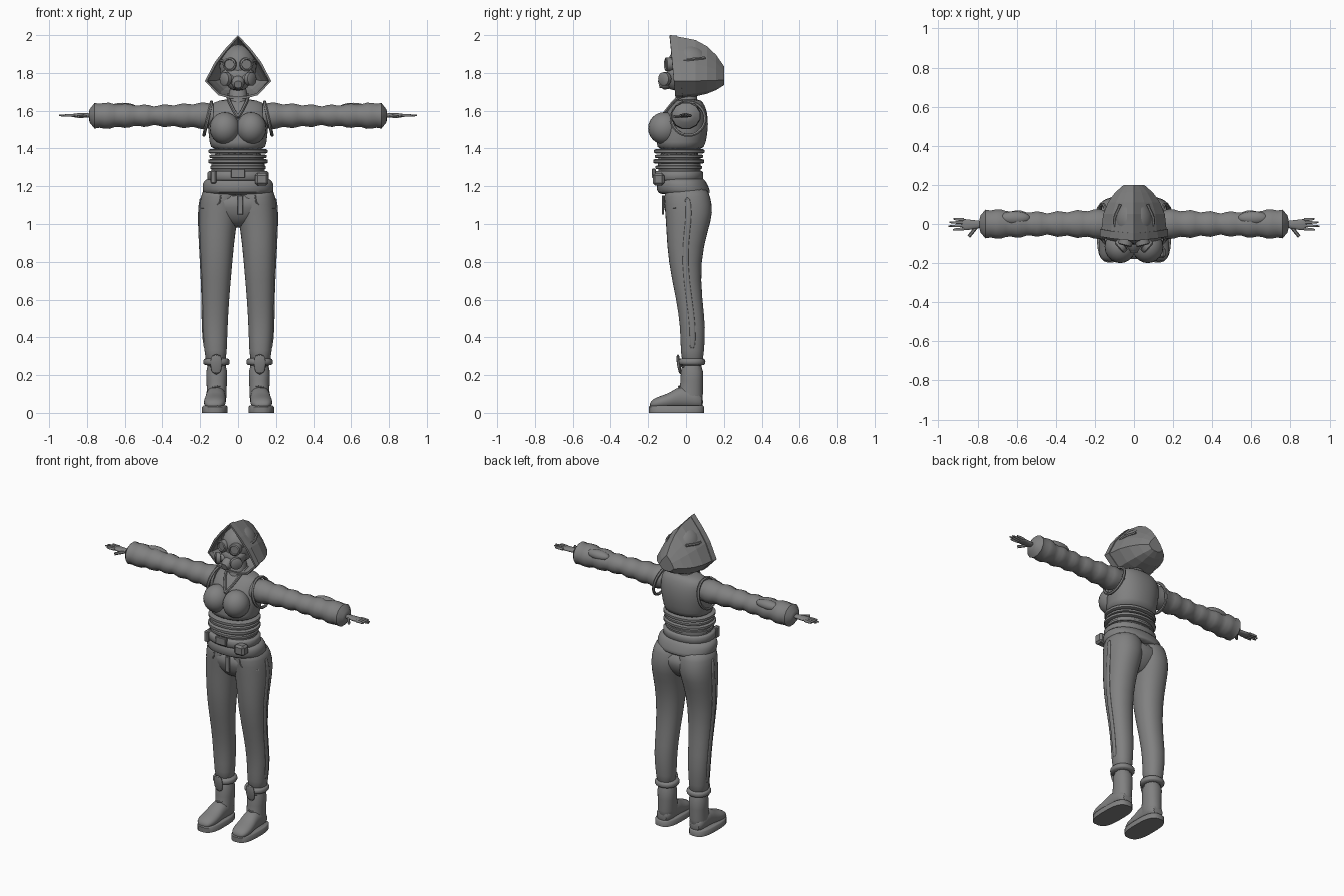
import bpy, bmesh
from math import sin, cos, pi, radians, sqrt
from mathutils import Matrix, Vector

cube = bpy.data.objects.get("Cube")
if cube:
    bpy.data.objects.remove(cube)

grey = bpy.data.materials.new("plain grey")
grey.use_nodes = True
colour = (0.22, 0.22, 0.22, 1)
grey.diffuse_color = colour
grey.node_tree.nodes["Principled BSDF"].inputs["Base Color"].default_value = colour


def finish(name, bm, mirror=False, smooth=True, sub=0):
    """Turn a bmesh into a shaded object, mirrored across x if asked."""
    bmesh.ops.recalc_face_normals(bm, faces=bm.faces)
    mesh = bpy.data.meshes.new(name)
    bm.to_mesh(mesh)
    bm.free()
    mesh.materials.append(grey)
    for poly in mesh.polygons:
        poly.use_smooth = smooth
    if smooth:
        mesh.set_sharp_from_angle(angle=radians(50))
    obj = bpy.data.objects.new(name, mesh)
    bpy.context.collection.objects.link(obj)
    if mirror:
        obj.modifiers.new("mirror", "MIRROR").use_mirror_merge = False
    if sub:
        obj.modifiers.new("subdivision", "SUBSURF").levels = sub
        obj.modifiers["subdivision"].render_levels = sub
    return obj


def skin(bm, loops, caps=True):
    """Bridge equal-length closed loops of points."""
    rows = [[bm.verts.new(p) for p in loop] for loop in loops]
    for a, b in zip(rows, rows[1:]):
        for i in range(len(a)):
            j = (i + 1) % len(a)
            bm.faces.new((a[i], a[j], b[j], b[i]))
    if caps:
        bm.faces.new(rows[0])
        bm.faces.new(rows[-1])


def loft(name, rings, axis="z", sides=16, power=2.2, **options):
    """Rings are (position, min and max across, min and max up or deep)."""
    order = {"x": (2, 0, 1), "y": (0, 2, 1), "z": (0, 1, 2)}[axis]
    loops = []
    for pos, a0, a1, b0, b1 in rings:
        loop = []
        for k in range(sides):
            c, s = cos(2 * pi * (k + .5) / sides), sin(2 * pi * (k + .5) / sides)
            u = abs(c) ** (2 / power) * (1 if c > 0 else -1)
            v = abs(s) ** (2 / power) * (1 if s > 0 else -1)
            p = ((a0 + a1 + (a1 - a0) * u) / 2, (b0 + b1 + (b1 - b0) * v) / 2, pos)
            loop.append([p[i] for i in order])
        loops.append(loop)
    bm = bmesh.new()
    skin(bm, loops)
    return finish(name, bm, **options)


def body(name, rings, **options):
    """Upright loft, symmetric in x; rings are (z, half width, front, back)."""
    return loft(name, [(z, -w, w, f, b) for z, w, f, b in rings], sides=24, **options)


def blob(name, centre, size, **options):
    bm = bmesh.new()
    bmesh.ops.create_uvsphere(bm, u_segments=20, v_segments=12, radius=1,
                              matrix=Matrix.LocRotScale(Vector(centre), None, Vector(size)))
    return finish(name, bm, **options)


def box(name, centre, size, **options):
    bm = bmesh.new()
    bmesh.ops.create_cube(bm, size=1, matrix=Matrix.LocRotScale(Vector(centre), None, Vector(size)))
    bmesh.ops.bevel(bm, geom=bm.edges[:], offset=min(size) / 5, segments=1, affect="EDGES")
    return finish(name, bm, smooth=False, **options)


def disc(name, centre, direction, profile, **options):
    """Turned part; profile is (radius, distance along direction)."""
    turn = Vector(direction).to_track_quat("Z", "Y").to_matrix()
    bm = bmesh.new()
    skin(bm, [[Vector(centre) + turn @ Vector((r * cos(pi * k / 10), r * sin(pi * k / 10), d))
               for k in range(20)] for r, d in profile])
    return finish(name, bm, **options)


def cord(name, points, radius, mirror=False, closed=False):
    """Round cord through a few points, converted to a mesh."""
    curve = bpy.data.curves.new(name, "CURVE")
    curve.dimensions = "3D"
    curve.bevel_depth, curve.bevel_resolution, curve.resolution_u = radius, 1, 4
    curve.use_fill_caps = True
    spline = curve.splines.new("BEZIER")
    spline.bezier_points.add(len(points) - 1)
    spline.use_cyclic_u = closed
    for knot, p in zip(spline.bezier_points, points):
        knot.co = p
        knot.handle_left_type = knot.handle_right_type = "AUTO"
    temp = bpy.data.objects.new(name, curve)
    bpy.context.collection.objects.link(temp)
    bpy.context.view_layer.update()
    bm = bmesh.new()
    bm.from_mesh(temp.evaluated_get(bpy.context.evaluated_depsgraph_get()).to_mesh())
    bpy.data.objects.remove(temp)
    return finish(name, bm, mirror=mirror)


# Trousers with side stripes, pockets and fly
leg = [(.25, .065, .17, -.02, .09), (.32, .058, .177, -.03, .095), (.45, .054, .19, -.03, .106),
       (.6, .046, .188, -.052, .086), (.8, .028, .198, -.096, .076), (.97, .012, .207, -.106, .118),
       (1.06, -.01, .209, -.112, .147), (1.15, -.02, .2, -.12, .13), (1.2, 0, .18, -.11, .11)]
loft("trouser_leg", leg, mirror=True, sub=1)
loft("side_stripe", [(z, x1 - .02, x1 + .004, (f + b) / 2 - .016, (f + b) / 2 + .016)
                     for z, x0, x1, f, b in leg[1:-1]], sides=8, power=6, mirror=True, sub=1)
body("trouser_seat", [(.98, .05, -.05, .06), (1.03, .13, -.1, .1), (1.08, .19, -.117, .13),
                      (1.17, .196, -.135, .128)], sub=1)
cord("pocket_edge", [(x, -.124 * sqrt(1 - (x / .21) ** 2) - .002, z) for x, z in
                     ((.09, 1.15), (.1, 1.11), (.13, 1.092), (.16, 1.086), (.19, 1.085))], .004, mirror=True)
box("fly_flap", (.012, -.122, 1.1), (.03, .012, .1))

# Boots
loft("boot_shaft", [(.03, .06, .172, -.06, .092), (.1, .06, .166, -.045, .09), (.16, .058, .166, -.025, .09),
                    (.28, .05, .176, -.036, .096)], mirror=True, sub=1)
loft("boot_cuff", [(.25, .048, .178, -.036, .098), (.26, .042, .186, -.044, .104),
                   (.28, .042, .186, -.044, .104), (.292, .05, .178, -.034, .096)], mirror=True, sub=1)
loft("boot_foot", [(-.192, .1, .15, .03, .05), (-.175, .075, .175, .02, .075), (-.13, .062, .184, .02, .092),
                   (-.08, .064, .178, .02, .108), (-.03, .064, .17, .02, .15), (.05, .06, .17, .02, .13),
                   (.092, .08, .155, .02, .09)], axis="y", mirror=True, sub=1)
loft("boot_sole", [(0, .054, .19, -.196, .095), (.032, .054, .19, -.197, .096), (.038, .06, .184, -.19, .09)],
     power=2.8, sides=24, mirror=True)
loft("boot_tongue", [(.2, .09, .14, -.036, -.02), (.27, .08, .15, -.052, -.03), (.312, .09, .14, -.05, -.036)],
     mirror=True, sub=1)
for i in range(6):
    z = .11 + .028 * i
    y = -.05 + .02 * min(i, 2) - .005 * max(i - 2, 0)
    cord("boot_lace", [(.085, y + .014, z + .006), (.115, y - .008, z), (.145, y + .014, z - .006)], .005, mirror=True)

# Shirt hem, belts and waist bands
body("shirt_hem", [(1.155, .178, -.13, .125), (1.165, .186, -.152, .13), (1.2, .19, -.158, .12),
                   (1.225, .184, -.15, .105), (1.25, .16, -.14, .09)], sub=1)
body("waist", [(1.2, .15, -.14, .08), (1.3, .14, -.15, .078), (1.4, .145, -.155, .085)], sub=1)
for z, height, w, f, b in ((1.385, .022, .157, -.17, .098), (1.358, .018, .152, -.165, .092),
                           (1.332, .022, .158, -.174, .097), (1.3, .02, .148, -.162, .085),
                           (1.255, .05, .162, -.168, .092)):
    body("waist_band", [(z - height / 2, w - .008, f + .008, b - .008), (z - height / 3, w, f, b),
                        (z + height / 3, w, f, b), (z + height / 2, w - .008, f + .008, b - .008)])
box("belt_buckle", (0, -.17, 1.268), (.075, .02, .05))
box("belt_pouch", (.125, -.145, 1.237), (.07, .06, .065))
box("belt_tab", (-.13, -.125, 1.25), (.03, .04, .07))

# Vest with bust, collar and armholes
body("vest", [(1.385, .148, -.155, .092), (1.43, .15, -.158, .105), (1.5, .16, -.145, .117),
              (1.56, .162, -.125, .117), (1.61, .156, -.092, .108), (1.645, .135, -.06, .09),
              (1.662, .07, -.04, .07)], sub=1)
blob("bust", (.07, -.116, 1.507), (.08, .084, .085), mirror=True)
cord("collar_edge", [(.05, .03, 1.685), (.052, -.04, 1.668), (.03, -.092, 1.615), (0, -.13, 1.565)], .009, mirror=True)
cord("armhole_trim", [(.16 - .02 * sin(a), .012 + .088 * cos(a), 1.558 + .088 * sin(a))
                      for a in (pi * k / 4 for k in range(8))], .009, mirror=True, closed=True)

# Puffed sleeves with elbow patches
sleeve = []
for i in range(25):
    x = .13 + .63 * i / 24
    swell = .056 + .014 * abs(x - .45) / .25 + .005 * cos(2 * pi * (x - .19) / .1)
    swell = min(swell, .078)
    sleeve.append((x, -swell - .004, swell + .004, 1.575 - swell, 1.575 + swell * .95))
sleeve += [(.785, -.045, .045, 1.535, 1.61), (.79, -.025, .025, 1.555, 1.595)]
loft("sleeve", sleeve, axis="x", sides=12, power=2, mirror=True)
blob("elbow_patch", (.61, .03, 1.612), (.08, .035, .03), mirror=True)

# Hands
loft("palm", [(.77, -.02, .018, 1.562, 1.588), (.82, -.026, .02, 1.562, 1.588), (.855, -.034, .026, 1.563, 1.587),
              (.885, -.032, .028, 1.567, 1.583)], axis="x", sides=12, mirror=True, sub=1)
for y, tip in ((-.025, .925), (-.009, .948), (.007, .943), (.022, .922)):
    loft("finger", [(.87, y - .008, y + .008, 1.567, 1.583), (.91, y * 1.1 - .007, y * 1.1 + .007, 1.568, 1.582),
                    (tip, y * 1.2 - .004, y * 1.2 + .004, 1.571, 1.579)], axis="x", sides=8, mirror=True)
cord("thumb", [(.805, -.015, 1.572), (.825, -.04, 1.57), (.845, -.064, 1.568)], .009, mirror=True)

# Head, neck and breathing mask
body("neck", [(1.55, .07, -.1, .06), (1.64, .05, -.05, .06), (1.76, .048, -.04, .06)], sub=1)
blob("head", (0, .015, 1.835), (.098, .115, .115))
body("mask_jaw", [(1.705, .035, -.085, 0), (1.74, .065, -.108, .02), (1.79, .085, -.108, .02),
                  (1.83, .085, -.1, .02)], sub=1)
disc("goggle", (.041, -.085, 1.845), (.25, -1, 0), [(.036, -.02), (.036, .022), (.028, .026), (.025, .018)], mirror=True)
disc("mask_snout", (0, -.09, 1.752), (0, -1, -.25), [(.036, 0), (.033, .035), (.024, .042), (.02, .055)])
disc("mask_filter", (.045, -.095, 1.768), (.75, -.65, 0),
     [(.024, -.01), (.024, .012), (.036, .015), (.036, .038), (.026, .044)], mirror=True)
cord("mask_strap", [(.07, -.06, 1.86), (.1, .01, 1.87), (.07, .1, 1.88)], .008, mirror=True)

# Angular hood with a raised rim around the face
outline = [(0, 2.0), (.07, 1.925), (.122, 1.858), (.175, 1.757), (.105, 1.682), (.04, 1.665)]
outline += [(-x, z) for x, z in outline[:0:-1]]
loops = []
for y, wide, tall in ((-.058, 1, 1), (-.02, .99, .99), (-.02, .95, .97), (.05, .9, .89),
                      (.11, .76, .75), (.16, .56, .55), (.2, .3, .3)):
    lean = .09 if y < 0 else 0
    loops.append([(x * wide, y - lean * (z - 1.69), 1.765 + (z - 1.765) * tall) for x, z in outline])
bm = bmesh.new()
skin(bm, loops, caps=False)
bm.faces.new([v for v in bm.verts if v.co.y > .19])
hood = finish("hood", bm, smooth=False)
shell = hood.modifiers.new("shell", "SOLIDIFY")
shell.thickness, shell.offset = .012, -1
